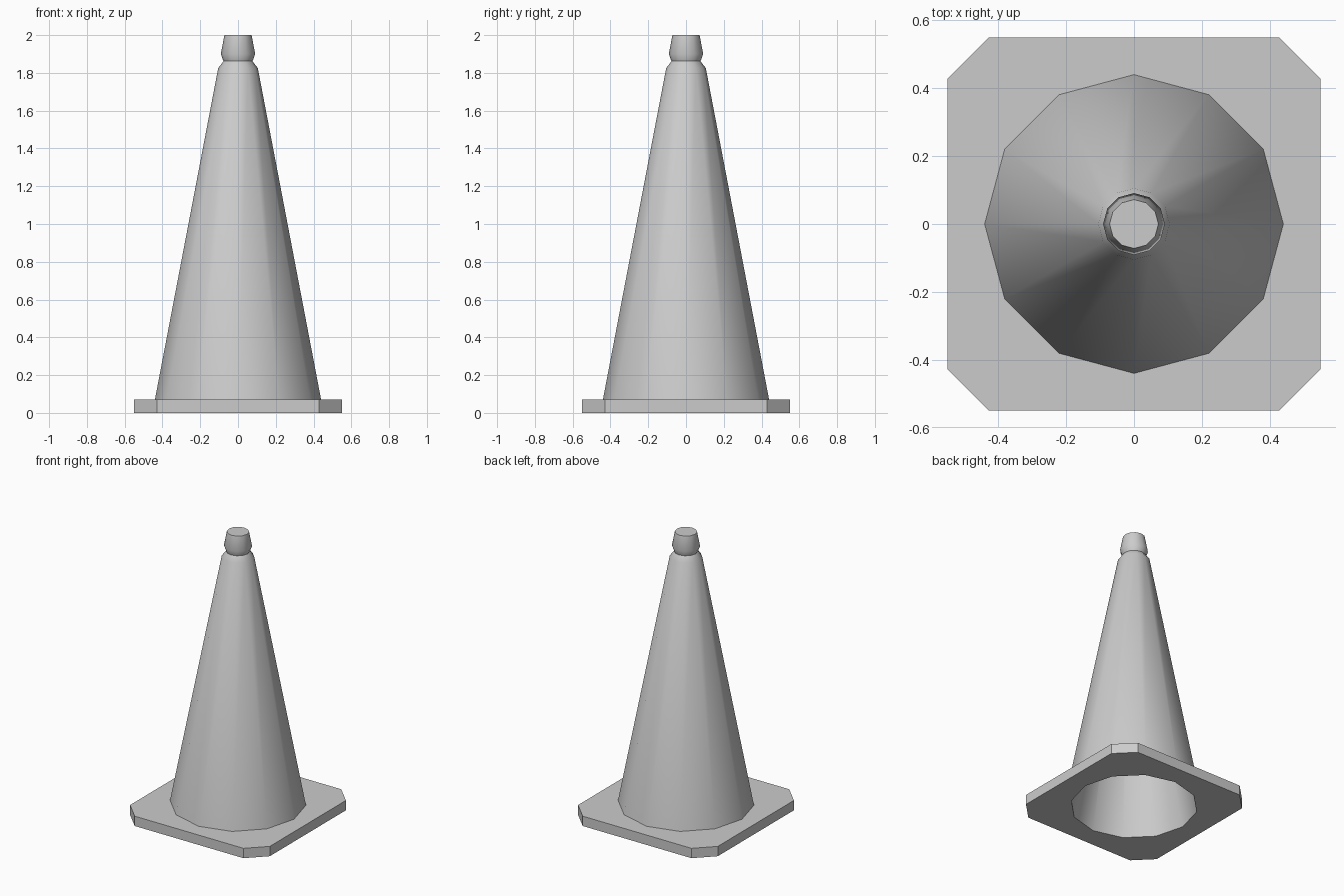
import bpy, bmesh
from math import cos, sin, pi, radians

if "Cube" in bpy.data.objects:
    bpy.data.objects.remove(bpy.data.objects["Cube"])

SIDES = 12
bm = bmesh.new()


def ring(r, z):
    return [bm.verts.new((r * cos(2 * pi * i / SIDES), r * sin(2 * pi * i / SIDES), z))
            for i in range(SIDES)]


def octagon(h, c, z):
    pts = [(h, c), (c, h), (-c, h), (-h, c), (-h, -c), (-c, -h), (c, -h), (h, -c)]
    return [bm.verts.new((x, y, z)) for x, y in pts]


def skin(a, b):
    n = len(a)
    for i in range(n):
        j = (i + 1) % n
        bm.faces.new((a[i], a[j], b[j], b[i]))


def loop_edges(loop):
    out = []
    for i, v in enumerate(loop):
        w = loop[(i + 1) % len(loop)]
        out.append(bm.edges.get((v, w)) or bm.edges.new((v, w)))
    return out


def fill_between(outer, inner):
    bmesh.ops.triangle_fill(bm, use_beauty=True,
                            edges=loop_edges(outer) + loop_edges(inner))


# outer cone with grooved neck and flat cap
outer = [ring(r, z) for r, z in
         [(0.44, 0.07), (0.105, 1.825), (0.077, 1.862), (0.091, 1.9), (0.072, 2.0)]]
for a, b in zip(outer, outer[1:]):
    skin(a, b)
bm.faces.new(outer[-1])

# hollow inside
inner = [ring(0.41, 0.0), ring(0.075, 1.8)]
skin(*inner)
bm.faces.new(inner[-1])

# square base plate with cut corners, open below
low, high = octagon(0.55, 0.428, 0.0), octagon(0.55, 0.428, 0.07)
skin(low, high)
fill_between(high, outer[0])
fill_between(low, inner[0])

bmesh.ops.recalc_face_normals(bm, faces=bm.faces)
mesh = bpy.data.meshes.new("road_cone")
bm.to_mesh(mesh)
bm.free()
obj = bpy.data.objects.new("road_cone", mesh)
bpy.context.collection.objects.link(obj)
bpy.context.view_layer.objects.active = obj
obj.select_set(True)
bpy.ops.object.shade_smooth_by_angle(angle=radians(35))
